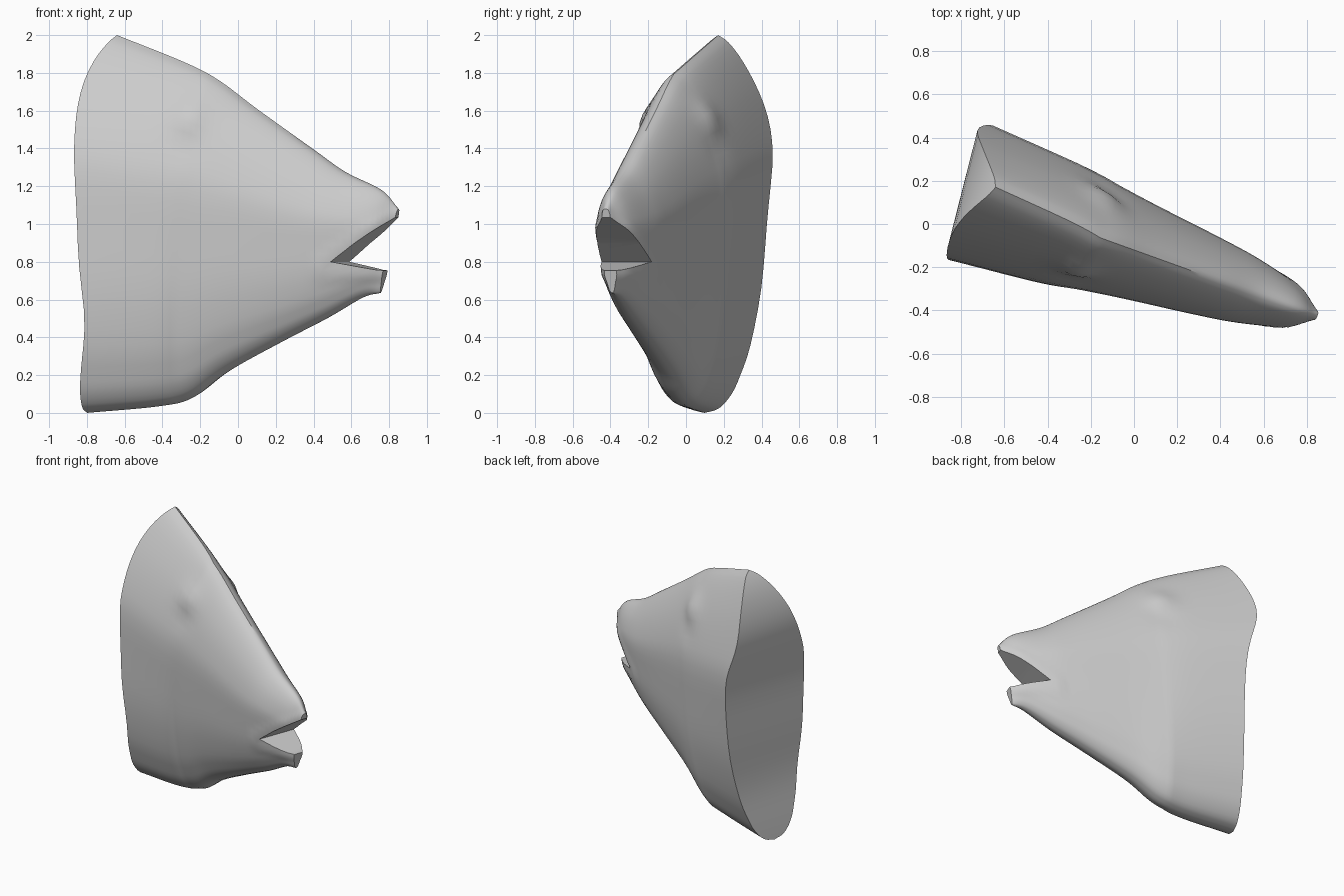
import bpy
import bmesh
import math
from mathutils import Vector

if "Cube" in bpy.data.objects:
    bpy.data.objects.remove(bpy.data.objects["Cube"])

skin = bpy.data.materials.new("grey skin")
skin.use_nodes = True
grey = (0.6, 0.6, 0.6, 1)
skin.diffuse_color = grey
skin.node_tree.nodes["Principled BSDF"].inputs["Base Color"].default_value = grey

# Stations from neck to lips: ridge x, ridge z, jaw x, jaw z, half width
STATIONS = [
    (-.64, 2.0, -.80, 0, .325), (-.28, 1.855, -.42, .035, .29),
    (-.1, 1.76, -.24, .08, .257), (.1, 1.61, -.05, .22, .227),
    (.4, 1.395, .23, .375, .188), (.57, 1.275, .47, .5, .155),
    (.76, 1.18, .66, .61, .1), (.85, 1.08, .755, .635, .035)]
# Cross-section: height fraction, width fraction
SECTION = [(0, 0), (.012, .25), (.05, .46), (.1, .6), (.18, .76), (.33, .92),
           (.5, .98), (.65, 1), (.75, .88), (.85, .66), (.93, .4), (.98, .17), (1, 0)]
MOUTH = [(.54, .8), (.66, .9), (.86, 1.05), (1, 1.1), (1, .735), (.75, .757)]


def spline(points, steps):
    """Catmull-Rom samples through a list of tuples."""
    p = [Vector(q) for q in points]
    p = [p[0] * 2 - p[1]] + p + [p[-1] * 2 - p[-2]]
    out = []
    for i in range(1, len(p) - 2):
        for k in range(steps):
            f = k / steps
            out.append((p[i] * 2 + (p[i + 1] - p[i - 1]) * f
                        + (p[i - 1] * 2 - p[i] * 5 + p[i + 1] * 4 - p[i + 2]) * f * f
                        + (p[i] * 3 - p[i - 1] - p[i + 1] * 3 + p[i + 2]) * f ** 3) / 2)
    return out + [p[-2]]


def place(x, side, z):
    """Midline position plus sideways offset, in the turned head frame."""
    return Vector((x + .35 * side, -.12 - .36 * x + .935 * side, z))


def bump(d, r):
    return math.exp(-(d / r) ** 2)


def blob(x, z, cx, cz, r):
    return bump(x - cx, r) * bump(z - cz, r)


def lip(x, z):
    """Swelling along the two edges of the mouth."""
    if x < .45:
        return 0
    return bump(z - .83 - (x - .53) * .76, .03) + bump(z - .73, .03)


def rim(t, sign):
    """How far the neck cut leans back from a straight line."""
    back = 1.4 * t ** 5 * (1 - t)
    if sign > 0:
        return back + .055 * bump(t - .77, .11)
    return back - .045 * bump(t - .23, .14)


def new_object(name, bm):
    bmesh.ops.recalc_face_normals(bm, faces=bm.faces)
    mesh = bpy.data.meshes.new(name)
    bm.to_mesh(mesh)
    bm.free()
    obj = bpy.data.objects.new(name, mesh)
    bpy.context.collection.objects.link(obj)
    return obj


# Head: rings lofted from the neck cut to the lips
half = spline(SECTION, 3)
loop = [(t, w, 1) for t, w in half] + [(t, w, -1) for t, w in half[-2:0:-1]]
n = len(loop)
bm = bmesh.new()
rings = []
stations = spline(STATIONS, 6)
for i, (tx, tz, bx, bz, width) in enumerate(stations):
    fade = max(0, 1 - i / 10)
    roundness = 1 - .25 * i / len(stations)
    ring = []
    for t, w, sign in loop:
        x = bx + (tx - bx) * t - rim(t, sign) * fade
        z = bz + (tz - bz) * t
        lean = (.06 * t ** 6 - .07 * (1 - t) ** 2) * fade
        side = max(0, w) * width
        if t > .65:
            side = max(0, w) ** roundness * width
        # Eyes and lips swell out of the cheek
        if 0 < t < 1:
            side += .028 * blob(x, z, -.2, 1.56, .085) - .01 * blob(x, z, -.2, 1.43, .08)
            side += .007 * lip(x, z)
        ring.append(bm.verts.new(place(x, sign * side, z) + Vector((0, lean, 0))))
    rings.append(ring)
for a, b in zip(rings, rings[1:]):
    for k in range(n):
        bm.faces.new((a[k], a[(k + 1) % n], b[(k + 1) % n], b[k]))

# Neck cut and snout tip: strips bridging the two cheeks
m = n // 2
for r in (rings[0], rings[-1]):
    bm.faces.new((r[0], r[1], r[-1]))
    bm.faces.new((r[m - 1], r[m], r[m + 1]))
    for k in range(1, m - 1):
        bm.faces.new((r[k], r[k + 1], r[n - k - 1], r[n - k]))
head = new_object("fish_head", bm)
head.data.materials.append(skin)

# Mouth: wedge cut straight through both cheeks
bm = bmesh.new()
ends = [[bm.verts.new(place(x, s, z)) for x, z in MOUTH] for s in (-.5, .5)]
for end in ends:
    bm.faces.new(end)
for k in range(len(MOUTH)):
    j = (k + 1) % len(MOUTH)
    bm.faces.new((ends[0][k], ends[0][j], ends[1][j], ends[1][k]))
cutter = new_object("mouth_cutter", bm)
cutter.data.materials.append(skin)
cutter.hide_render = True

cut = head.modifiers.new("mouth", "BOOLEAN")
cut.operation = "DIFFERENCE"
cut.solver = "EXACT"
cut.object = cutter
bpy.context.view_layer.objects.active = head
bpy.ops.object.select_all(action="DESELECT")
head.select_set(True)
bpy.ops.object.modifier_apply(modifier=cut.name)
bpy.data.objects.remove(cutter)
bpy.ops.object.shade_smooth_by_angle(angle=math.radians(40))
